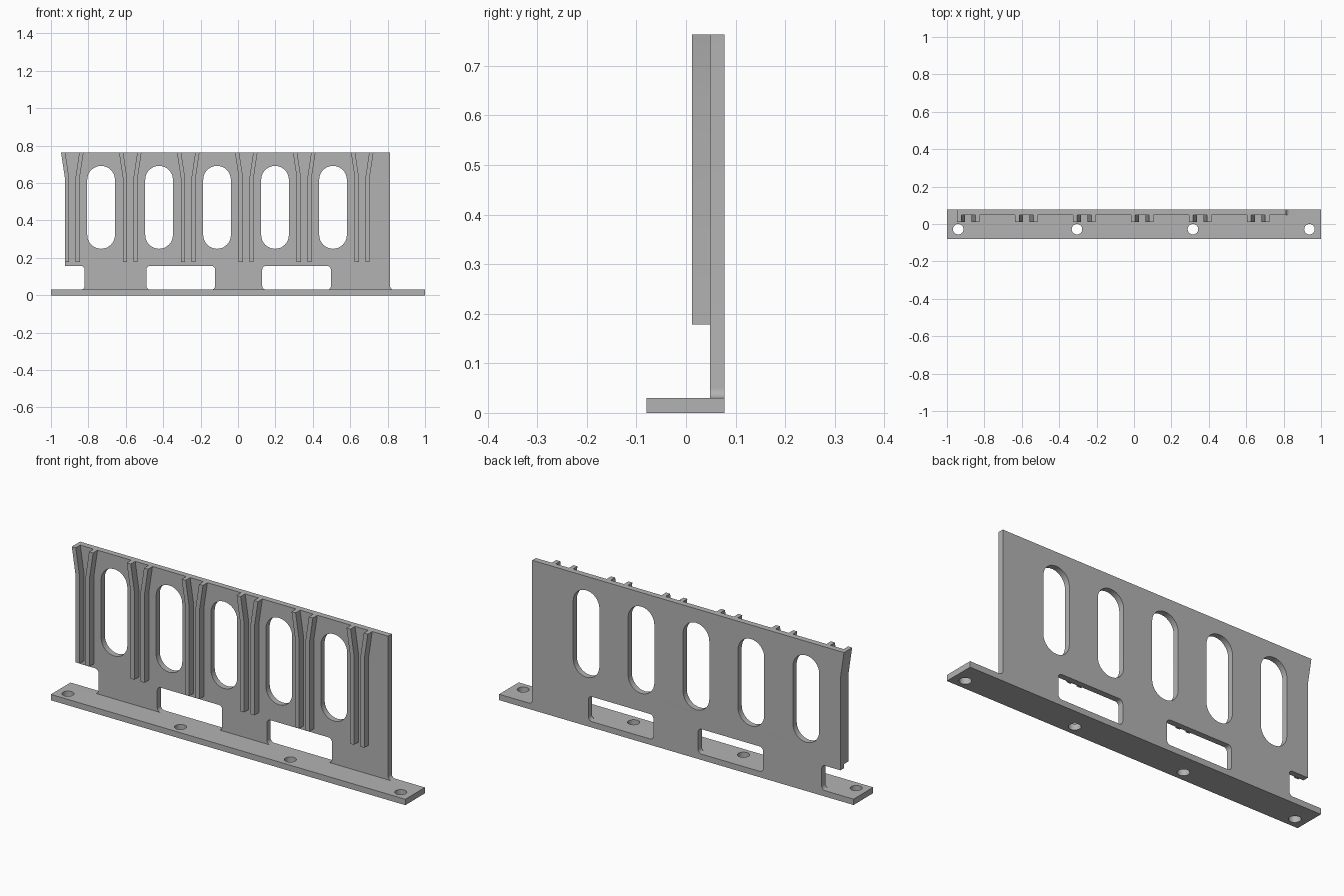
import bpy, bmesh, math
from mathutils import Matrix, Vector

cube = bpy.data.objects.get("Cube")
if cube:
    bpy.data.objects.remove(cube, do_unlink=True)

# Single grey finish
grey = bpy.data.materials.new("grey")
grey.use_nodes = True
colour = (0.45, 0.45, 0.45, 1)
grey.diffuse_color = colour
grey.node_tree.nodes["Principled BSDF"].inputs["Base Color"].default_value = colour


def outline(corners, steps=8):
    """Closed loop from (x, y[, radius]) corners; right-angle corners may be rounded."""
    loop = []
    for i, c in enumerate(corners):
        p = Vector(c[:2])
        if len(c) == 2:
            loop.append(p)
            continue
        u = (Vector(corners[i - 1][:2]) - p).normalized()
        v = (Vector(corners[(i + 1) % len(corners)][:2]) - p).normalized()
        for k in range(steps + 1):
            a = math.pi / 2 * k / steps
            loop.append(p + c[2] * (u * (1 - math.sin(a)) + v * (1 - math.cos(a))))
    return loop


def rounded_box(cx, cy, w, h, r):
    return outline([(cx + sx * w / 2, cy + sy * h / 2, r)
                    for sx, sy in ((-1, -1), (1, -1), (1, 1), (-1, 1))])


def circle(cx, cy, r, n=32):
    return [Vector((cx + r * math.cos(math.tau * k / n),
                    cy + r * math.sin(math.tau * k / n))) for k in range(n)]


def sheet(name, loops, depth, matrix):
    """Filled flat profile, inner loops are holes, extruded and placed."""
    curve = bpy.data.curves.new(name + "_profile", "CURVE")
    curve.dimensions = "2D"
    curve.fill_mode = "BOTH"
    curve.extrude = depth / 2
    for loop in loops:
        s = curve.splines.new("POLY")
        s.points.add(len(loop) - 1)
        for pt, co in zip(s.points, loop):
            pt.co = (co.x, co.y, 0, 1)
        s.use_cyclic_u = True
    temp = bpy.data.objects.new(name + "_profile", curve)
    bpy.context.collection.objects.link(temp)
    graph = bpy.context.evaluated_depsgraph_get()
    mesh = bpy.data.meshes.new_from_object(temp.evaluated_get(graph))
    bpy.data.objects.remove(temp, do_unlink=True)
    bm = bmesh.new()
    bm.from_mesh(mesh)
    bmesh.ops.remove_doubles(bm, verts=bm.verts, dist=1e-5)
    bmesh.ops.transform(bm, matrix=matrix, verts=bm.verts)
    bmesh.ops.recalc_face_normals(bm, faces=bm.faces)
    bm.to_mesh(mesh)
    bm.free()
    mesh.name = name
    mesh.materials.clear()
    mesh.materials.append(grey)
    obj = bpy.data.objects.new(name, mesh)
    bpy.context.collection.objects.link(obj)
    bpy.ops.object.select_all(action="DESELECT")
    obj.select_set(True)
    bpy.context.view_layer.objects.active = obj
    bpy.ops.object.shade_smooth_by_angle(angle=math.radians(30))
    return obj


def upright(y0, y1):
    return Matrix.Translation((0, (y0 + y1) / 2, 0)) @ Matrix.Rotation(math.pi / 2, 4, "X")


BASE, TOP, BEND = 0.03, 0.763, 0.63
FRONT, BACK = 0.048, 0.078
PITCH, FIRST = 0.31, -0.886

# Back plate with its notch, long slots and low windows
panel = outline([(-1, 0), (1, 0), (1, BASE), (0.813, BASE, 0.02), (0.813, TOP),
                 (FIRST - 0.06, TOP), (FIRST - 0.04, BEND), (FIRST - 0.04, 0.157),
                 (-0.82, 0.157, 0.02), (-0.82, BASE, 0.02), (-1, BASE)])
slots = [rounded_box(-0.732 + PITCH * i, 0.47, 0.148, 0.443, 0.0738) for i in range(5)]
windows = [rounded_box(x, 0.0935, 0.367, 0.127, 0.02) for x in (-0.306, 0.313)]
sheet("back_plate", [panel] + slots + windows, BACK - FRONT, upright(FRONT, BACK))

# Foot flange with screw holes
foot = outline([(-1, -0.08), (1, -0.08), (1, FRONT), (-1, FRONT)])
holes = [circle(x, -0.028, 0.028) for x in (-0.94, -0.305, 0.315, 0.938)]
sheet("foot_flange", [foot] + holes, BASE, Matrix.Translation((0, 0, BASE / 2)))

# Pairs of guide ribs that flare apart at the top
for i in range(6):
    for side, label in ((-1, "right"), (1, "left")):
        shape = [(0.0175, 0.178), (0.04, 0.178), (0.04, BEND),
                 (0.06, TOP), (0.0375, TOP), (0.0175, BEND)]
        cx = FIRST + PITCH * i
        loop = outline([(cx + side * x, z) for x, z in shape])
        sheet(f"guide_rib_{label}_{i + 1}", [loop], FRONT - 0.012, upright(0.012, FRONT))
